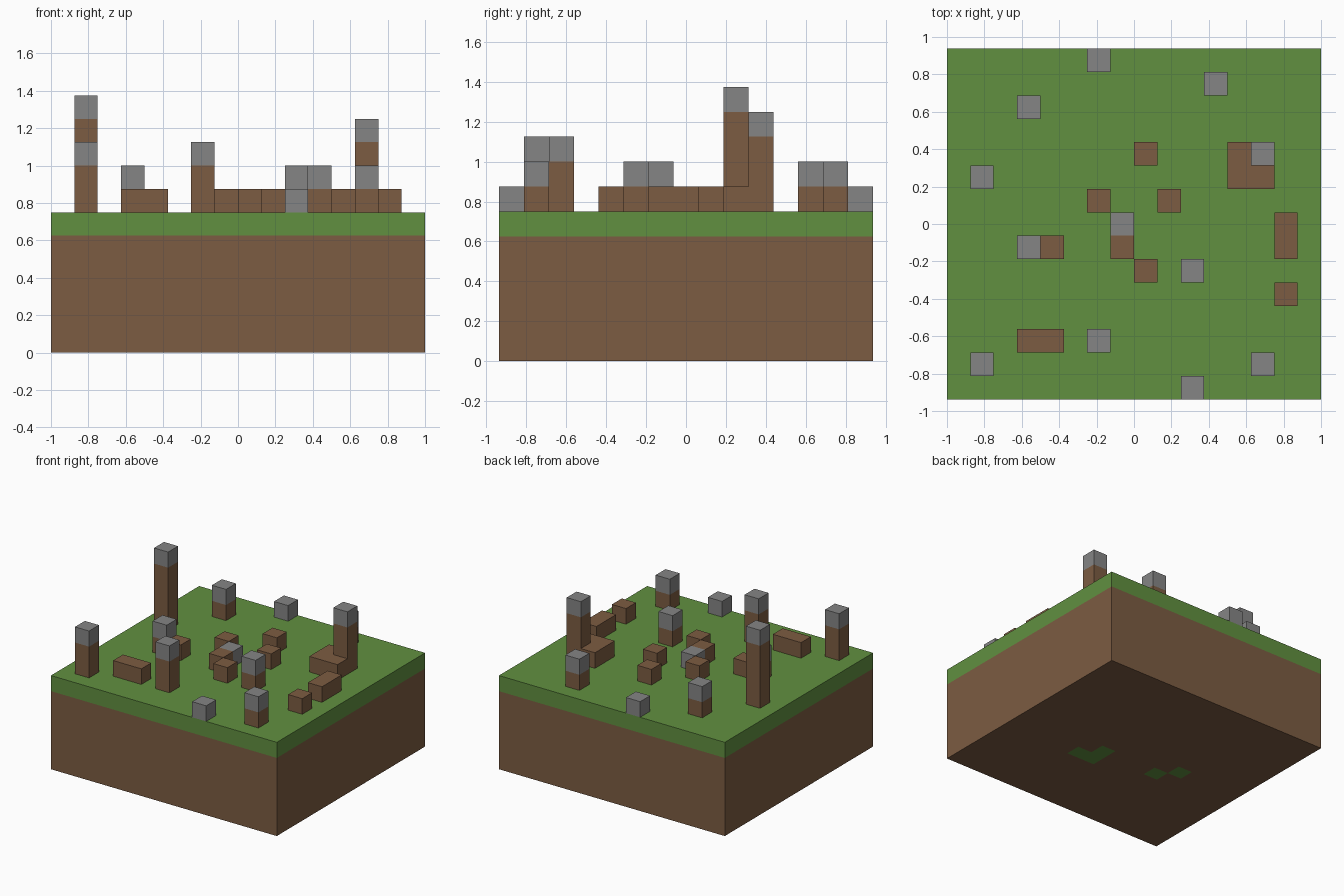
import bpy
import bmesh
from mathutils import Matrix, Vector

cube = bpy.data.objects.get("Cube")
if cube:
    bpy.data.objects.remove(cube, do_unlink=True)

CELL = 0.125
NX, NY = 16, 15
SOIL_TOP, TURF_TOP = 5, 6


def material(name, rgb):
    mat = bpy.data.materials.new(name)
    mat.use_nodes = True
    color = (*rgb, 1)
    mat.diffuse_color = color
    mat.node_tree.nodes["Principled BSDF"].inputs["Base Color"].default_value = color
    return mat


SOIL = material("soil_brown", (0.202, 0.107, 0.054))
GRASS = material("grass_green", (0.12, 0.279, 0.051))
STONE = material("stone_grey", (0.235, 0.235, 0.235))


def finish(name, bm, *mats):
    mesh = bpy.data.meshes.new(name)
    bm.to_mesh(mesh)
    bm.free()
    for mat in mats:
        mesh.materials.append(mat)
    obj = bpy.data.objects.new(name, mesh)
    bpy.context.scene.collection.objects.link(obj)
    return obj


def block(name, mat, i, j, low, high, w=1, d=1):
    """Box on the cell grid, from level low to level high."""
    size = Vector((w, d, high - low)) * CELL
    centre = Vector((i + w / 2 - NX / 2, j + d / 2 - NY / 2, (low + high) / 2)) * CELL
    bm = bmesh.new()
    bmesh.ops.create_cube(bm, size=1, matrix=Matrix.LocRotScale(centre, None, size))
    return finish(name, bm, mat)


# Soil base: gridded underside with a few grassy cells, walls drawn up to the turf
bm = bmesh.new()
bmesh.ops.create_grid(bm, x_segments=NX, y_segments=NY, size=0.5,
                      matrix=Matrix.Diagonal((NX * CELL, NY * CELL, 1, 1)))
grassy = {(4, 7), (5, 6), (9, 5), (9, 6), (10, 5)}
for face in bm.faces:
    c = face.calc_center_median() / CELL
    face.normal_flip()
    face.material_index = int((int(c.x + NX / 2), int(c.y + NY / 2)) in grassy)
rim = [e for e in bm.edges if e.is_boundary]
walls = bmesh.ops.extrude_edge_only(bm, edges=rim)["geom"]
for item in walls:
    if isinstance(item, bmesh.types.BMVert):
        item.co.z = SOIL_TOP * CELL
    elif isinstance(item, bmesh.types.BMFace):
        item.material_index = 0
bm.normal_update()
for face in bm.faces:
    c = face.calc_center_median()
    if c.z > 0 and face.normal.dot(Vector((c.x, c.y, 0))) < 0:
        face.normal_flip()
finish("soil_base", bm, SOIL, GRASS)

# Turf layer
block("turf", GRASS, 0, 0, SOIL_TOP, TURF_TOP, NX, NY)

# Low soil mounds: column, row, width, depth
mounds = [(8, 10, 1, 1), (12, 9, 2, 2), (6, 8, 1, 1), (9, 8, 1, 1), (7, 6, 1, 1),
          (3, 6, 2, 1), (8, 5, 1, 1), (14, 6, 1, 2), (14, 4, 1, 1), (3, 2, 2, 1)]
for n, (i, j, w, d) in enumerate(mounds, 1):
    block(f"soil_mound_{n}", SOIL, i, j, TURF_TOP, TURF_TOP + 1, w, d)

# Posts with a stone cap: column, row, foot level, cap level
posts = [(6, 14, 6, 6), (11, 13, 6, 7), (3, 12, 6, 7), (1, 9, 6, 10),
         (13, 10, 7, 9), (7, 7, 6, 6), (3, 6, 7, 7), (10, 5, 6, 7),
         (6, 2, 6, 8), (1, 1, 6, 8), (13, 1, 6, 7), (10, 0, 6, 6)]
for n, (i, j, foot, cap) in enumerate(posts, 1):
    if cap > foot:
        block(f"soil_post_{n}", SOIL, i, j, foot, cap)
    block(f"stone_cap_{n}", STONE, i, j, cap, cap + 1)
